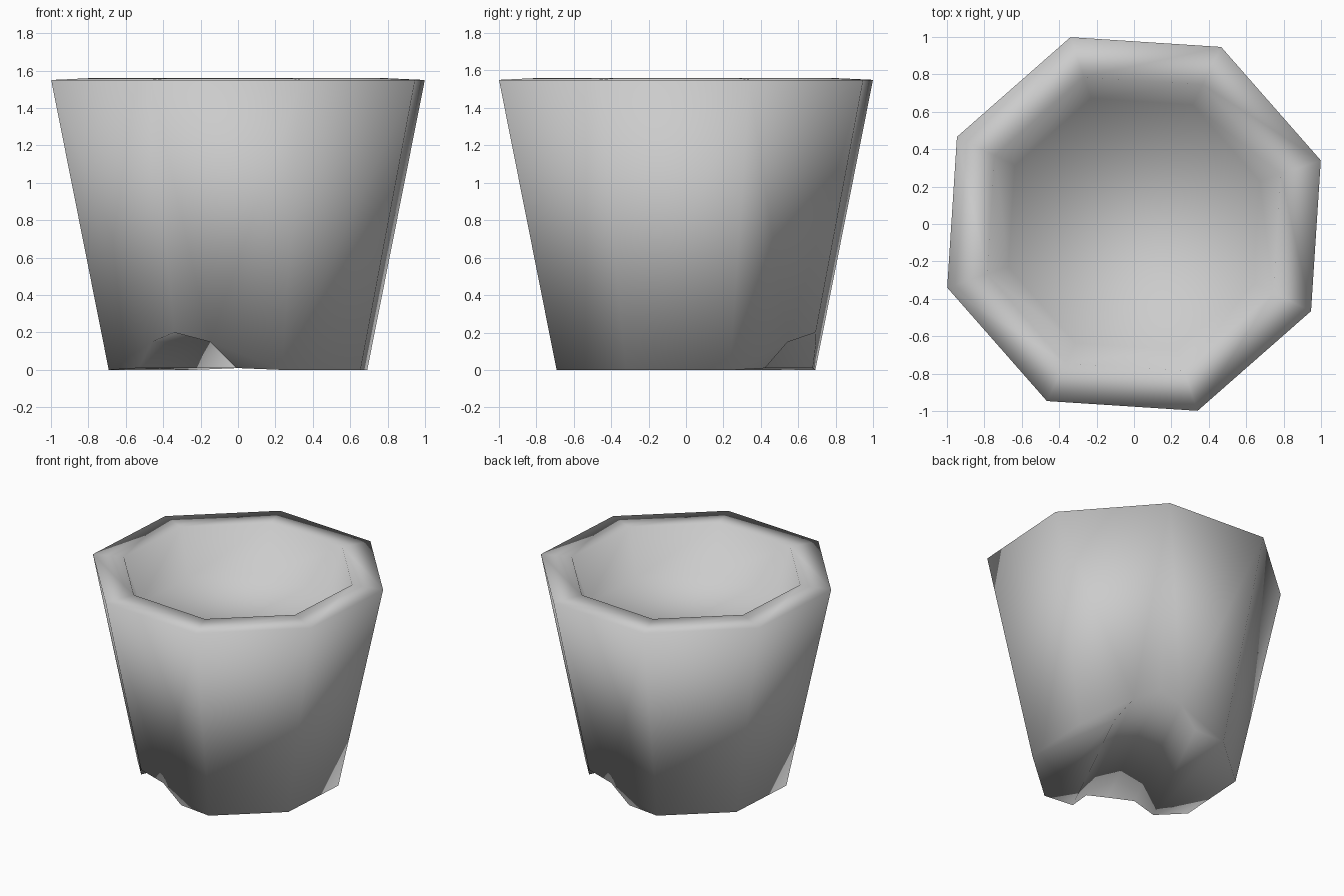
import bpy
import bmesh
from math import cos, sin, radians
from mathutils import Vector

if "Cube" in bpy.data.objects:
    bpy.data.objects.remove(bpy.data.objects["Cube"], do_unlink=True)

SIDES = 8
TURN = radians(18.8)
STEP = radians(45)
BASE_R, RIM_R, RIM_Z = 0.73, 1.055, 1.55
NOTCHED = (1, 5)                        # opposite corners cut by the drain channel
ARCH = ((0.56, 0.01), (0.32, 0.15))     # (share of the side, height) beside the apex
APEX_Z = 0.2


def corner(i, radius, z):
    a = TURN + STEP * (i % SIDES)
    return Vector((radius * cos(a), radius * sin(a), z))


def wall_radius(z):
    return BASE_R + (RIM_R - BASE_R) * z / RIM_Z


def ring(bm, radius, z):
    return [bm.verts.new(corner(i, radius, z)) for i in range(SIDES)]


def bridge(bm, low, high):
    for i in range(SIDES):
        j = (i + 1) % SIDES
        bm.faces.new((low[i], low[j], high[j], high[i]))


bm = bmesh.new()

# Rim, sloping inner wall and raised floor
rim = ring(bm, RIM_R, RIM_Z)
lip = ring(bm, 0.83, 1.56)
floor = ring(bm, 0.71, 1.22)
bridge(bm, rim, lip)
bridge(bm, lip, floor)
bm.faces.new(floor)

# Foot corners, raised where the channel passes
foot = [bm.verts.new(corner(i, wall_radius(z), z))
        for i in range(SIDES) for z in [APEX_Z if i in NOTCHED else 0.0]]


def arch_side(i, j):
    """Arch points from the foot inward along the side from notched corner i to j."""
    return [bm.verts.new(corner(i, wall_radius(z), z).lerp(corner(j, wall_radius(z), z), t))
            for t, z in ARCH]


before = {n: arch_side(n, n - 1) for n in NOTCHED}
after = {n: arch_side(n, n + 1) for n in NOTCHED}

# Outer wall, with a small triangle of foot beside each notch
for i in range(SIDES):
    j = (i + 1) % SIDES
    lower = [foot[i], foot[j]]
    if i in NOTCHED:
        end, mid = after[i]
        bm.faces.new((mid, end, foot[j]))
        lower.insert(1, mid)
    elif j in NOTCHED:
        end, mid = before[j]
        bm.faces.new((foot[i], end, mid))
        lower.insert(1, mid)
    bm.faces.new(lower + [rim[j], rim[i]])

# Channel running under the pot between the notches
a, b = NOTCHED
near = before[a] + [foot[a]] + after[a][::-1]
far = after[b] + [foot[b]] + before[b][::-1]
for k in range(len(near) - 1):
    bm.faces.new((near[k], near[k + 1], far[k + 1], far[k]))

# Flat feet on both sides of the channel
for m, n in ((a, b), (b, a)):
    between = [foot[(m + k) % SIDES] for k in range(1, 4)]
    bm.faces.new([after[m][0]] + between + [before[n][0]])

bmesh.ops.recalc_face_normals(bm, faces=bm.faces)
for f in bm.faces:
    f.smooth = True

mesh = bpy.data.meshes.new("planter_pot")
bm.to_mesh(mesh)
bm.free()
pot = bpy.data.objects.new("planter_pot", mesh)
bpy.context.collection.objects.link(pot)

# Plain grey finish
GREY = (0.6, 0.6, 0.6, 1.0)
mat = bpy.data.materials.new("plain_grey")
mat.use_nodes = True
mat.diffuse_color = GREY
mat.node_tree.nodes["Principled BSDF"].inputs["Base Color"].default_value = GREY
mesh.materials.append(mat)
